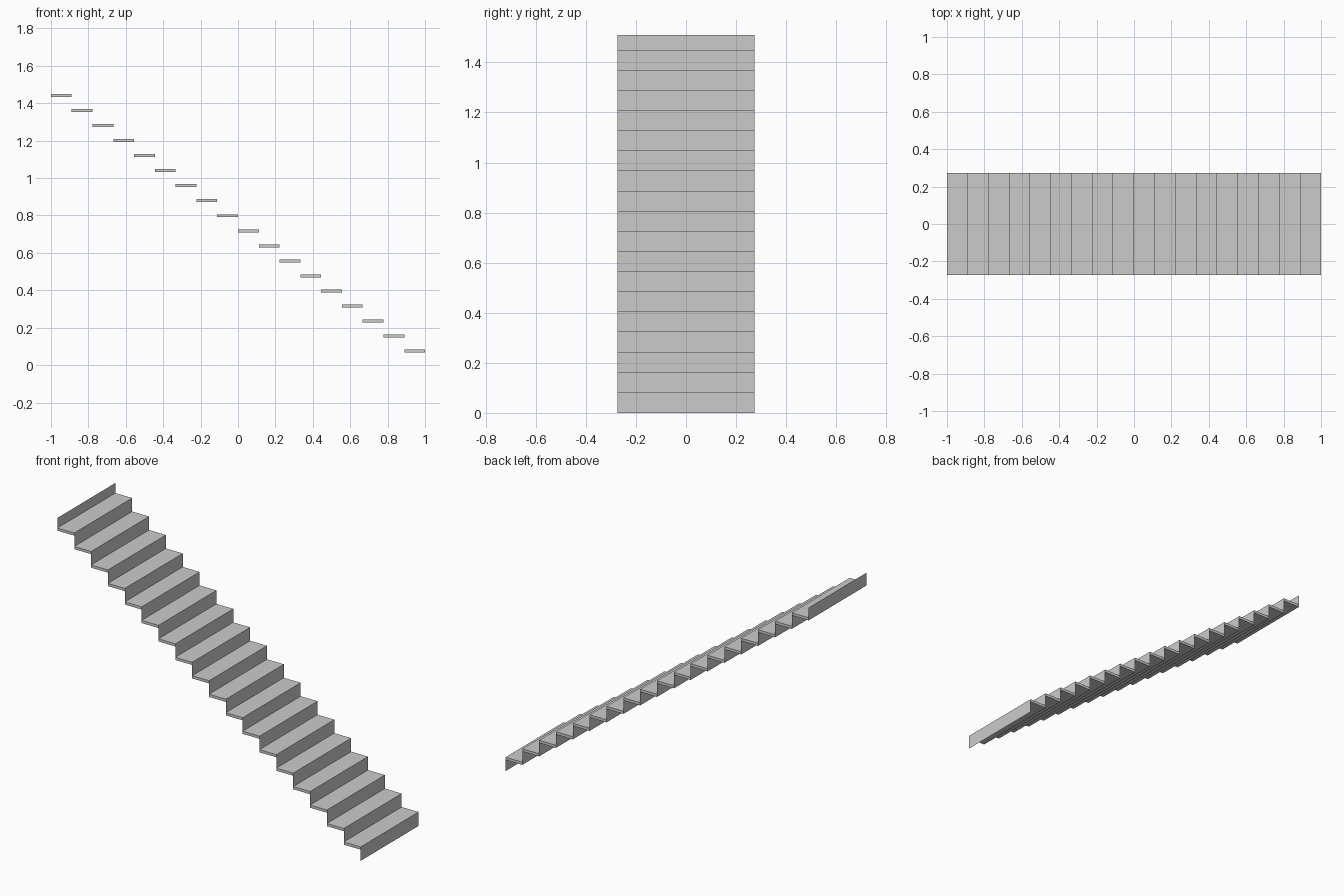
import bpy

if "Cube" in bpy.data.objects:
    bpy.data.objects.remove(bpy.data.objects["Cube"])

STEPS = 18
RUN = 2.0 / STEPS        # tread depth
RISE = 0.0804            # height per step
HALF = 0.273             # half width of the flight
FIRST_TOP = 0.083        # top of the lowest tread
THICK = 0.016            # tread thickness
TOTAL = 1.51


def add_mesh(name, verts, faces):
    mesh = bpy.data.meshes.new(name)
    mesh.from_pydata(verts, [], faces)
    obj = bpy.data.objects.new(name, mesh)
    bpy.context.collection.objects.link(obj)
    return obj


def tread(name, x0, x1, z0, z1):
    verts = [(x, y, z) for x in (x0, x1) for y in (-HALF, HALF) for z in (z0, z1)]
    faces = [(0, 1, 3, 2), (4, 6, 7, 5), (0, 4, 5, 1),
             (2, 3, 7, 6), (0, 2, 6, 4), (1, 5, 7, 3)]
    return add_mesh(name, verts, faces)


def riser(name, x, z0, z1):
    verts = [(x, -HALF, z0), (x, HALF, z0), (x, HALF, z1), (x, -HALF, z1)]
    return add_mesh(name, verts, [(0, 1, 2, 3)])


# Each step: a thin sheet riser carrying a slab tread, climbing towards -x
below = 0.0
for i in range(STEPS):
    front = 1.0 - i * RUN
    top = FIRST_TOP + i * RISE
    riser(f"riser_{i + 1:02d}", front, below, top - THICK)
    tread(f"tread_{i + 1:02d}", front - RUN, front, top - THICK, top)
    below = top

# Last riser up to the landing level
riser("top_riser", -1.0, below, TOTAL)
